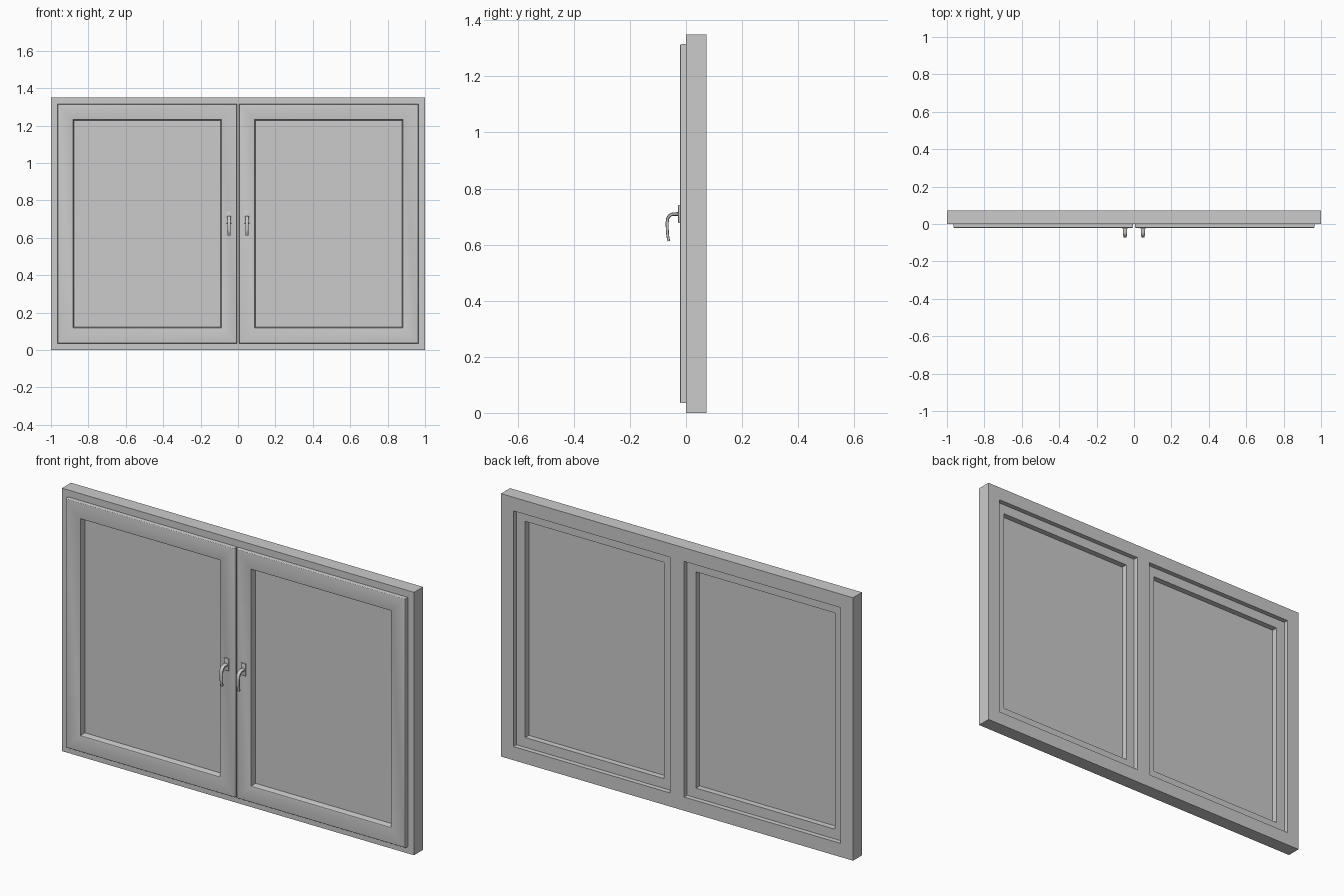
import bpy, bmesh, math

if "Cube" in bpy.data.objects:
    bpy.data.objects.remove(bpy.data.objects["Cube"])

H = 1.35
Y_BACK = 0.073


def finish(name, bm, smooth=False):
    bmesh.ops.recalc_face_normals(bm, faces=bm.faces[:])
    mesh = bpy.data.meshes.new(name)
    bm.to_mesh(mesh)
    bm.free()
    ob = bpy.data.objects.new(name, mesh)
    bpy.context.collection.objects.link(ob)
    if smooth:
        bpy.ops.object.select_all(action='DESELECT')
        bpy.context.view_layer.objects.active = ob
        ob.select_set(True)
        bpy.ops.object.shade_smooth_by_angle(angle=math.radians(35))
    return ob


def box(name, x0, x1, y0, y1, z0, z1, bevel=0.0):
    bm = bmesh.new()
    bmesh.ops.create_cube(bm, size=1)
    for v in bm.verts:
        v.co = ((x0 + x1) / 2 + v.co.x * (x1 - x0),
                (y0 + y1) / 2 + v.co.y * (y1 - y0),
                (z0 + z1) / 2 + v.co.z * (z1 - z0))
    if bevel:
        bmesh.ops.bevel(bm, geom=bm.edges[:], offset=bevel, segments=2,
                        profile=0.5, affect='EDGES')
    return finish(name, bm, bevel > 0)


def skin(bm, rings, closed):
    n = len(rings[0])
    last = len(rings) if closed else len(rings) - 1
    for i in range(last):
        a, b = rings[i], rings[(i + 1) % len(rings)]
        for j in range(n):
            k = (j + 1) % n
            bm.faces.new((a[j], a[k], b[k], b[j]))


# Outer frame with centre mullion: two cells of the grid stay open
def outer_frame():
    xs = [-1, -0.93, -0.04, 0.04, 0.93, 1]
    zs = [0, 0.07, 1.28, H]
    bm = bmesh.new()
    grid = [[bm.verts.new((x, 0, z)) for z in zs] for x in xs]
    for i in range(5):
        for j in range(3):
            if (i, j) not in ((1, 1), (3, 1)):
                bm.faces.new((grid[i][j], grid[i + 1][j],
                              grid[i + 1][j + 1], grid[i][j + 1]))
    ext = bmesh.ops.extrude_face_region(bm, geom=bm.faces[:])
    for g in ext['geom']:
        if isinstance(g, bmesh.types.BMVert):
            g.co.y = Y_BACK
    flat = math.radians(1)
    bmesh.ops.dissolve_limit(bm, angle_limit=flat, verts=bm.verts[:], edges=bm.edges[:])
    finish("outer_frame", bm)


# Sash: mitred profile (inset, y) swept round a rectangle
def sash(name, x0, x1, z0, z1):
    r = 0.005
    arc = [(r - r * math.cos(t), -0.021 + r - r * math.sin(t))
           for t in (i * math.pi / 8 for i in range(5))]
    profile = [(0, -0.0005)] + arc + [(0.080, -0.021), (0.083, -0.019), (0.089, 0.011),
                                      (0.089, 0.016), (0.085, 0.018), (0.085, 0.048),
                                      (0.035, 0.048), (0.035, -0.0005)]
    bm = bmesh.new()
    rings = [[bm.verts.new(c) for c in ((x0 + d, y, z0 + d), (x1 - d, y, z0 + d),
                                        (x1 - d, y, z1 - d), (x0 + d, y, z1 - d))]
             for d, y in profile]
    skin(bm, rings, True)
    finish(name, bm, True)


# Curved lever: rounded-rectangle section tapering along a side path
def lever(name, cx):
    path = [(-0.027, 0.709), (-0.043, 0.709), (-0.052, 0.7075), (-0.060, 0.702),
            (-0.065, 0.693), (-0.067, 0.680), (-0.067, 0.660), (-0.066, 0.640),
            (-0.064, 0.625), (-0.061, 0.613)]
    bm = bmesh.new()
    rings = []
    for i, (y, z) in enumerate(path):
        a, b = path[max(i - 1, 0)], path[min(i + 1, len(path) - 1)]
        ty, tz = b[0] - a[0], b[1] - a[1]
        length = math.hypot(ty, tz)
        ny, nz = -tz / length, ty / length
        f = i / (len(path) - 1)
        w, t = 0.011 - 0.004 * f, 0.0065 - 0.002 * f
        ring = []
        for k in range(16):
            ang = math.tau * k / 16
            c, s = math.cos(ang), math.sin(ang)
            u = math.copysign(abs(c) ** 0.6, c) * w
            v = math.copysign(abs(s) ** 0.6, s) * t
            ring.append(bm.verts.new((cx + u, y + ny * v, z + nz * v)))
        rings.append(ring)
    skin(bm, rings, False)
    bm.faces.new(rings[0])
    bm.faces.new(rings[-1])
    finish(name, bm, True)


outer_frame()
for side, s in (("left", -1), ("right", 1)):
    lo, hi = sorted((s * 0.005, s * 0.965))
    sash(side + "_sash", lo, hi, 0.035, 1.315)
    box(side + "_glass", lo + 0.08, hi - 0.08, 0.009, 0.018, 0.115, 1.235)
    cx = s * 0.048
    box(side + "_handle_plate", cx - 0.013, cx + 0.013, -0.028, -0.020, 0.677, 0.741, 0.002)
    lever(side + "_handle_lever", cx)
